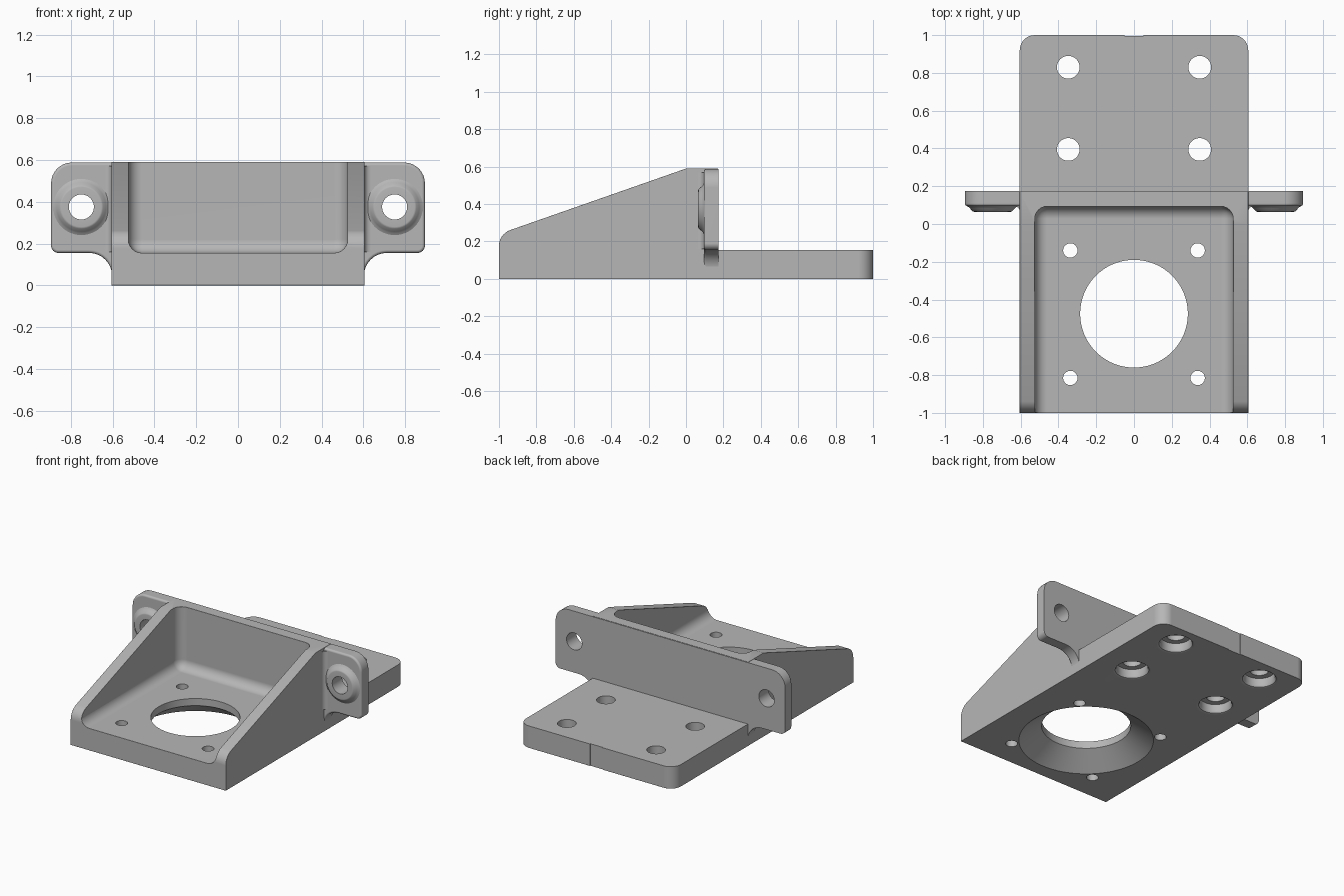
import bpy, bmesh, math
from mathutils import Vector

cube = bpy.data.objects.get("Cube")
if cube:
    bpy.data.objects.remove(cube, do_unlink=True)

grey = bpy.data.materials.new("plain grey")
grey.use_nodes = True
tone = (0.47, 0.47, 0.47, 1)
grey.diffuse_color = tone
grey.node_tree.nodes["Principled BSDF"].inputs["Base Color"].default_value = tone


def rounded(corners, steps=8):
    """Outline from (u, v, radius) corners, with arcs at the rounded ones."""
    out = []
    for i, (u, v, r) in enumerate(corners):
        p = Vector((u, v))
        if r == 0:
            out.append(p)
            continue
        a = (Vector(corners[i - 1][:2]) - p).normalized()
        b = (Vector(corners[(i + 1) % len(corners)][:2]) - p).normalized()
        half = a.angle(b) / 2
        centre = p + (a + b).normalized() * r / math.sin(half)
        start = p + a * r / math.tan(half) - centre
        end = p + b * r / math.tan(half) - centre
        sweep = math.pi - 2 * half
        for k in range(steps + 1):
            t = k / steps
            out.append(centre + (start * math.sin((1 - t) * sweep)
                                 + end * math.sin(t * sweep)) / math.sin(sweep))
    return out


def place(axis, u, v, t):
    return {"x": (t, u, v), "y": (u, t, v), "z": (u, v, t)}[axis]


def make(name, bm):
    bmesh.ops.recalc_face_normals(bm, faces=bm.faces)
    mesh = bpy.data.meshes.new(name)
    bm.to_mesh(mesh)
    bm.free()
    mesh.materials.append(grey)
    ob = bpy.data.objects.new(name, mesh)
    bpy.context.collection.objects.link(ob)
    return ob


def prism(outline, axis, lo, hi):
    bm = bmesh.new()
    rings = [[bm.verts.new(place(axis, u, v, t)) for u, v in outline] for t in (lo, hi)]
    bm.faces.new(rings[0])
    bm.faces.new(rings[1])
    n = len(outline)
    for i in range(n):
        j = (i + 1) % n
        bm.faces.new((rings[0][i], rings[0][j], rings[1][j], rings[1][i]))
    bmesh.ops.recalc_face_normals(bm, faces=bm.faces)
    return bm


def lathe(profile, axis, cu, cv, closed=True, sides=48):
    """Turn (radius, position) points about an axis line through (cu, cv)."""
    bm = bmesh.new()
    rings = []
    for r, t in profile:
        angles = [2 * math.pi * k / sides for k in range(sides)]
        rings.append([bm.verts.new(place(axis, cu + r * math.cos(a), cv + r * math.sin(a), t))
                      for a in angles])
    pairs = list(zip(rings, rings[1:]))
    if closed:
        pairs.append((rings[-1], rings[0]))
    else:
        bm.faces.new(rings[0])
        bm.faces.new(rings[-1])
    for a, b in pairs:
        for k in range(sides):
            m = (k + 1) % sides
            bm.faces.new((a[k], a[m], b[m], b[k]))
    return bm


def bevel(bm, rule, width, segments=4):
    edges = [e for e in bm.edges if rule(e, (e.verts[0].co + e.verts[1].co) / 2)]
    bmesh.ops.bevel(bm, geom=edges, offset=width, segments=segments, profile=0.5,
                    affect="EDGES", clamp_overlap=True)


def cut(ob, cutter_bm):
    cutter = make("cutter", cutter_bm)
    cutter.hide_render = True
    mod = ob.modifiers.new("cut", "BOOLEAN")
    mod.operation = "DIFFERENCE"
    mod.solver = "EXACT"
    mod.object = cutter
    bpy.context.view_layer.objects.active = ob
    bpy.ops.object.modifier_apply(modifier=mod.name)
    bpy.data.objects.remove(cutter, do_unlink=True)


def finish(ob):
    bpy.ops.object.select_all(action="DESELECT")
    ob.select_set(True)
    bpy.context.view_layer.objects.active = ob
    bpy.ops.object.shade_smooth_by_angle(angle=math.radians(35))
    mod = ob.modifiers.new("clean normals", "WEIGHTED_NORMAL")
    mod.keep_sharp = True


def box(x0, x1, y0, y1, z0, z1):
    return prism([(x0, y0), (x1, y0), (x1, y1), (x0, y1)], "z", z0, z1)


HALF, FLOOR, TOP = 0.605, 0.155, 0.59

# Body: base plate, sloped cheeks and upright wall from one side profile
side = rounded([(-1, 0, 0), (1, 0, 0), (1, FLOOR, 0), (0.17, FLOOR, 0),
                (0.17, TOP, 0), (0, TOP, 0), (-1, 0.24, 0.09)])
bm = prism(side, "x", -HALF, HALF)
bevel(bm, lambda e, m: m.y > 0.99 and abs(m.x) > 0.6, 0.08, 8)
body = make("bracket_body", bm)

# Open tray between the cheeks
bm = box(-0.525, 0.525, -1.5, 0.093, FLOOR, 1)
bevel(bm, lambda e, m: m.z < 0.9 and m.y > -1.4 and (m.z < 0.2 or m.y > 0), 0.065, 6)
cut(body, bm)

# Soften the tray rim, the cheeks and the underside edge
bm = bmesh.new()
bm.from_mesh(body.data)
bevel(bm, lambda e, m: len(e.link_faces) == 2 and e.is_convex
      and e.calc_face_angle() > 0.8 and (m.y < 0.16 or m.z < 0.01), 0.015, 3)
bm.to_mesh(body.data)
bm.free()

# Large bore, flared underneath
cut(body, lathe([(0.445, -0.01), (0.43, 0), (0.285, 0.105), (0.285, 0.3)],
                "z", 0, -0.475, False, 96))

# Four small holes round the bore, four counterbored holes at the back
for x in (-1, 1):
    for y in (-0.14, -0.815):
        cut(body, lathe([(0.038, -0.1), (0.038, 0.3)], "z", 0.337 * x, y, False, 32))
    for y in (0.395, 0.83):
        cut(body, lathe([(0.125, -0.01), (0.122, 0), (0.108, 0.006), (0.1, 0.02), (0.1, 0.065),
                         (0.06, 0.065), (0.06, 0.3)], "z", 0.348 * x, y, False))

# Shallow notch in the back edge
cut(body, box(-0.05, 0.05, 0.995, 1.1, -0.1, 0.3))
finish(body)

# Mounting flange with concave shoulders down to the base
right = [(0.603, 0.03, 0), (0.603, FLOOR, 0.11), (0.895, FLOOR, 0.035), (0.895, 0.588, 0.1)]
left = [(-u, v, r) for u, v, r in reversed(right)]
FRONT = 0.092
bm = prism(rounded(right + left), "y", FRONT + 0.003, 0.174)
bevel(bm, lambda e, m: all(v.co.y < 0.1 for v in e.verts), 0.018, 4)
flange = make("mounting_flange", bm)
for s in (-1, 1):
    cut(flange, lathe([(0.06, -0.1), (0.06, 0.3)], "y", 0.75 * s, 0.375, False))
finish(flange)

# Raised bosses and the small fillets between flange and cheeks
for s, label in ((-1, "right"), (1, "left")):
    boss = make(label + "_boss", lathe(
        [(0.06, 0.064), (0.095, 0.064), (0.104, 0.067), (0.118, 0.082), (0.126, 0.09),
         (0.138, 0.097), (0.06, 0.12)], "y", 0.75 * s, 0.375))
    finish(boss)
    r = 0.03
    arc = [(s * (HALF + r - r * math.cos(a)), 0.095 - r + r * math.sin(a))
           for a in (k * math.pi / 12 for k in range(7))]
    fillet = make(label + "_fillet", prism(
        arc + [(s * (HALF + r), 0.12), (s * (HALF - 0.02), 0.12), (s * (HALF - 0.02), 0.095 - r)],
        "z", 0.16, 0.57))
    finish(fillet)
